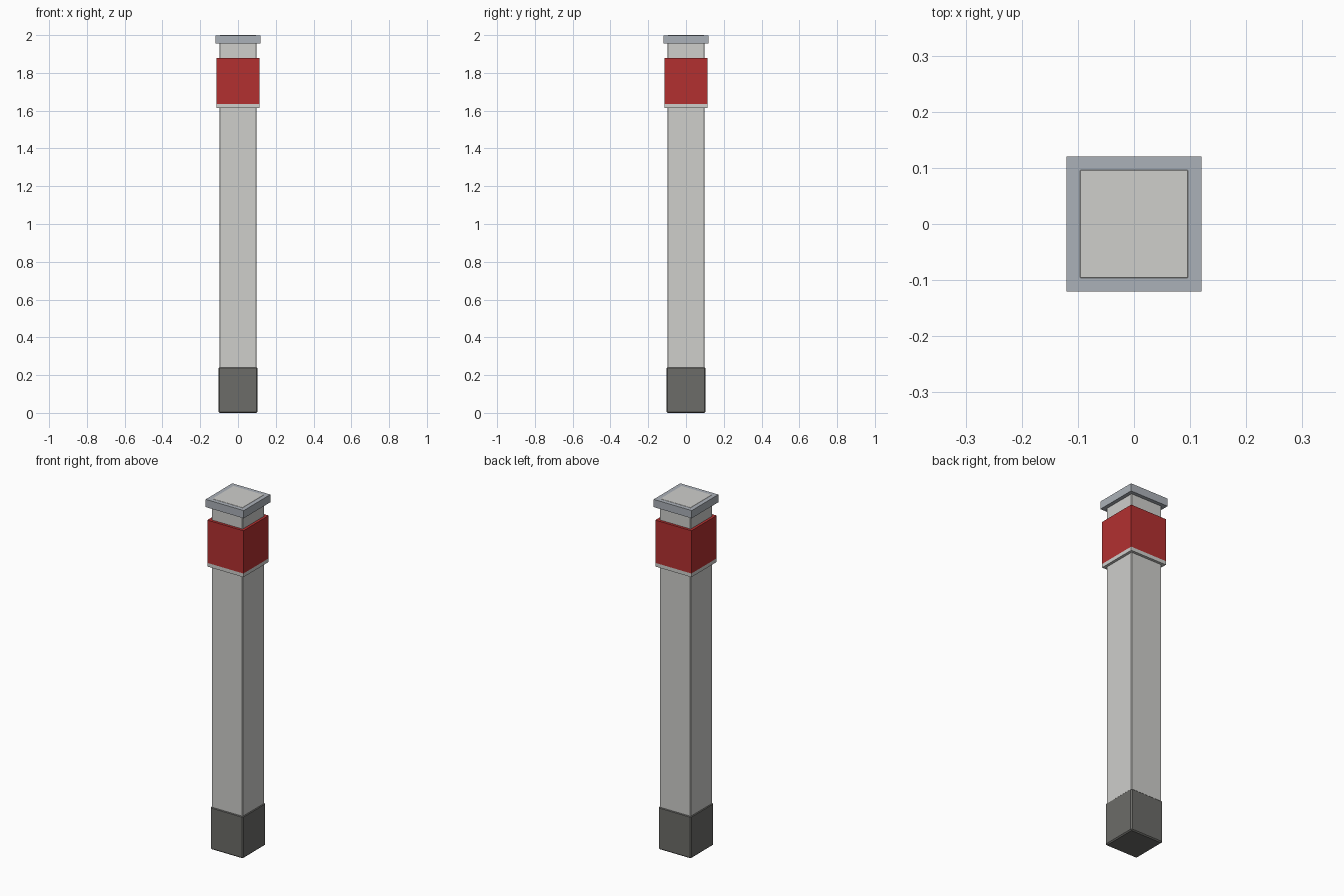
import bpy
import bmesh

cube = bpy.data.objects.get("Cube")
if cube:
    bpy.data.objects.remove(cube, do_unlink=True)


def material(name, rgb):
    mat = bpy.data.materials.new(name)
    mat.use_nodes = True
    colour = (*rgb, 1)
    mat.diffuse_color = colour
    mat.node_tree.nodes["Principled BSDF"].inputs["Base Color"].default_value = colour
    return mat


def box(name, half, bottom, top, mat, bevel=0):
    """Square block between two heights, with optional chamfered edges."""
    bm = bmesh.new()
    bmesh.ops.create_cube(bm, size=2)
    for v in bm.verts:
        v.co = (v.co.x * half, v.co.y * half, top if v.co.z > 0 else bottom)
    if bevel:
        bmesh.ops.bevel(bm, geom=bm.edges[:], offset=bevel, segments=1,
                        affect='EDGES', profile=0.5)
    mesh = bpy.data.meshes.new(name)
    bm.to_mesh(mesh)
    bm.free()
    mesh.materials.append(mat)
    obj = bpy.data.objects.new(name, mesh)
    bpy.context.collection.objects.link(obj)
    return obj


pale = material("pale grey", (0.62, 0.62, 0.60))
steel = material("steel grey", (0.41, 0.44, 0.48))
dark = material("dark grey", (0.15, 0.15, 0.14))
red = material("red", (0.45, 0.03, 0.03))

# Foot and shaft; the shaft shows through the cap as a pale square
box("foot", 0.103, 0, 0.243, dark, 0.006)
box("shaft", 0.099, 0.236, 2.0, pale, 0.004)

# Collar: pale lip below, red band above
box("collar_lip", 0.114, 1.615, 1.636, pale)
box("red_band", 0.114, 1.636, 1.88, red)

# Cap, a hair below the shaft top
box("cap", 0.12, 1.955, 1.999, steel)
